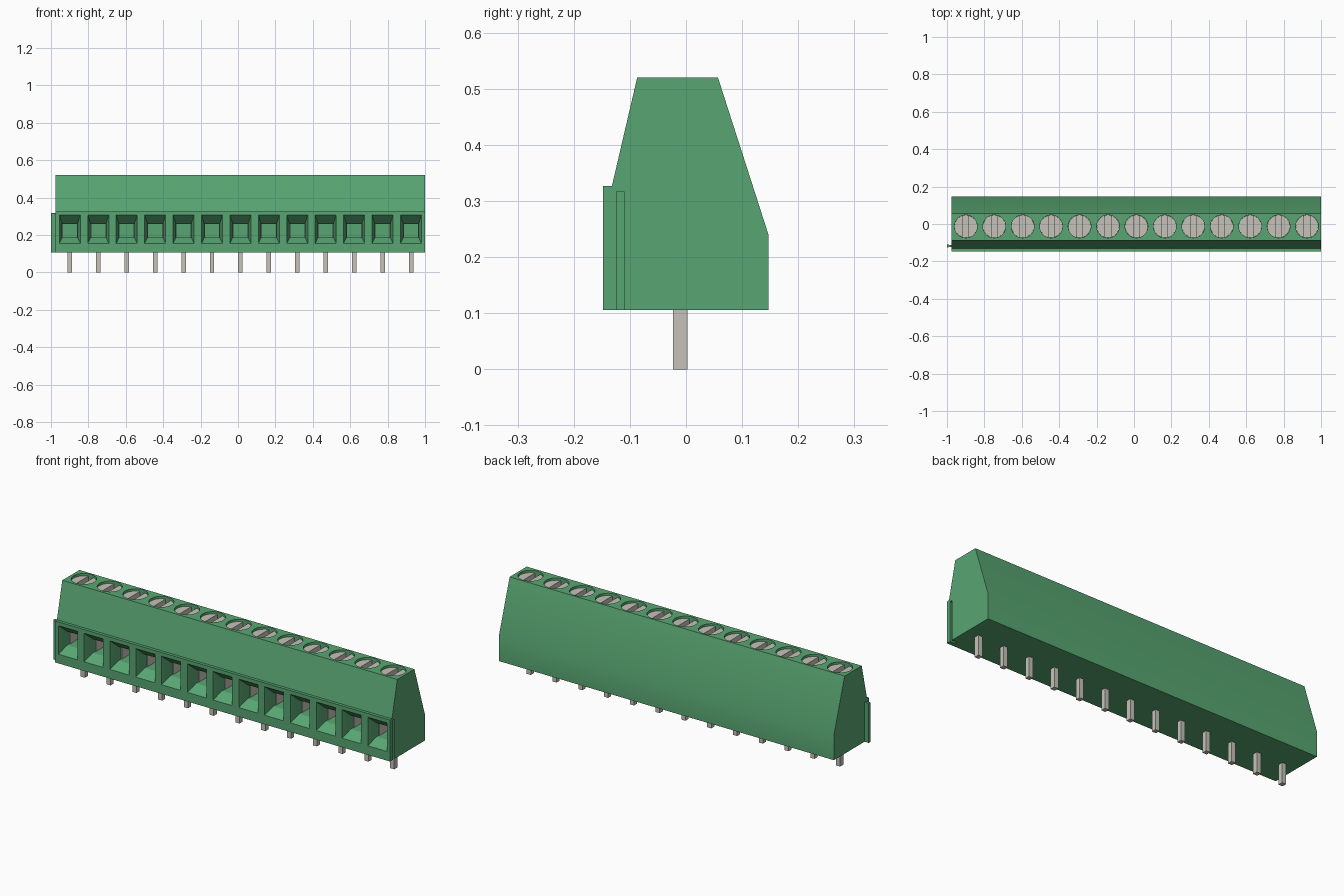
import bpy, bmesh

if "Cube" in bpy.data.objects:
    bpy.data.objects.remove(bpy.data.objects["Cube"], do_unlink=True)

WAYS, PITCH, FIRST = 13, 0.152, -0.899
LEFT, RIGHT, BASE, TOP = -0.975, 1.0, 0.106, 0.52
centres = [FIRST + PITCH * i for i in range(WAYS)]
SCREW_Y, SCREW_R = -0.013, 0.061


def material(name, rgb):
    m = bpy.data.materials.new(name)
    m.use_nodes = True
    m.diffuse_color = (*rgb, 1)
    m.node_tree.nodes["Principled BSDF"].inputs["Base Color"].default_value = (*rgb, 1)
    return m


green = material("green plastic", (0.098, 0.381, 0.168))
metal = material("grey metal", (0.56, 0.545, 0.48))


def loft(bm, rings):
    """Closed solid through rings that have equal point counts."""
    loops = [[bm.verts.new(p) for p in ring] for ring in rings]
    for a, b in zip(loops, loops[1:]):
        for i in range(len(a)):
            j = (i + 1) % len(a)
            bm.faces.new((a[i], a[j], b[j], b[i]))
    bm.faces.new(loops[0][::-1])
    bm.faces.new(loops[-1])


def box(bm, x0, x1, y0, y1, z0, z1):
    loft(bm, [[(x0, y0, z), (x1, y0, z), (x1, y1, z), (x0, y1, z)] for z in (z0, z1)])


def cylinder(bm, x, y, z0, z1, r):
    made = bmesh.ops.create_cone(bm, cap_ends=True, segments=32, radius1=r,
                                 radius2=r, depth=z1 - z0)
    bmesh.ops.translate(bm, verts=made["verts"], vec=(x, y, (z0 + z1) / 2))


def finish(bm, name, mat):
    bmesh.ops.recalc_face_normals(bm, faces=bm.faces[:])
    mesh = bpy.data.meshes.new(name)
    bm.to_mesh(mesh)
    bm.free()
    mesh.materials.append(mat)
    ob = bpy.data.objects.new(name, mesh)
    bpy.context.collection.objects.link(ob)
    return ob


def cut(ob, cutter):
    mod = ob.modifiers.new("cut", "BOOLEAN")
    mod.operation, mod.solver, mod.object = "DIFFERENCE", "EXACT", cutter
    bpy.context.view_layer.update()
    bpy.context.view_layer.objects.active = ob
    bpy.ops.object.modifier_apply(modifier=mod.name)
    bpy.data.objects.remove(cutter, do_unlink=True)


def smooth(ob):
    bpy.ops.object.select_all(action="DESELECT")
    ob.select_set(True)
    bpy.context.view_layer.objects.active = ob
    bpy.ops.object.shade_smooth_by_angle(angle=0.5)


# Housing: side profile extruded along x
profile = [(-0.148, BASE), (-0.148, 0.327), (-0.132, 0.327), (-0.087, TOP),
           (0.057, TOP), (0.147, 0.24), (0.147, BASE)]
bm = bmesh.new()
loft(bm, [[(x, y, z) for y, z in profile] for x in (LEFT, RIGHT)])
housing = finish(bm, "housing", green)

# Wire funnels, screw wells and the joining groove cut from the housing
bm = bmesh.new()
for c in centres:
    rings = []
    for y, hw, z0, z1 in ((-0.16, 0.056, 0.155, 0.307), (-0.148, 0.056, 0.155, 0.307),
                          (-0.095, 0.041, 0.187, 0.26), (0.03, 0.041, 0.187, 0.26)):
        rings.append([(c - hw, y, z0), (c + hw, y, z0), (c + hw, y, z1), (c - hw, y, z1)])
    loft(bm, rings)
    cylinder(bm, c, SCREW_Y, TOP - 0.05, TOP + 0.02, SCREW_R)


def dovetail(bm, x0, x1, z0, z1, neck, wide):
    mid = -0.1175
    loft(bm, [[(x0, mid - wide, z), (x1, mid - neck, z), (x1, mid + neck, z),
               (x0, mid + wide, z)] for z in (z0, z1)])


dovetail(bm, RIGHT - 0.025, RIGHT + 0.002, BASE - 0.01, 0.317, 0.0065, 0.0085)
cut(housing, finish(bm, "cutter", green))
smooth(housing)

# Joining rib on the opposite end
bm = bmesh.new()
dovetail(bm, -1.0, LEFT + 0.002, BASE, 0.317, 0.005, 0.0075)
finish(bm, "joining_rib", green)

# Slotted screw, shared by every way
bm = bmesh.new()
cylinder(bm, 0, 0, -0.04, 0, SCREW_R - 0.0005)
screw = finish(bm, "screw_1", metal)
bm = bmesh.new()
box(bm, -0.015, 0.015, -0.1, 0.1, -0.025, 0.02)
cut(screw, finish(bm, "cutter", metal))
smooth(screw)

# Solder pin with the clamp side plates inside the wire pocket
bm = bmesh.new()
box(bm, -0.012, 0.012, -0.023, 0.003, 0, BASE + 0.01)
for side in (-1, 1):
    x0, x1 = sorted((side * 0.0375, side * 0.0415))
    box(bm, x0, x1, -0.075, 0.03, 0.187, 0.26)
pin = finish(bm, "pin_and_clamp_1", metal)

# Repeat along the row
for i, c in enumerate(centres):
    for ob, y, z in ((screw, SCREW_Y, TOP - 0.012), (pin, 0, 0)):
        part = ob
        if i:
            part = ob.copy()
            part.name = ob.name[:-1] + str(i + 1)
            bpy.context.collection.objects.link(part)
        part.location = (c, y, z)
